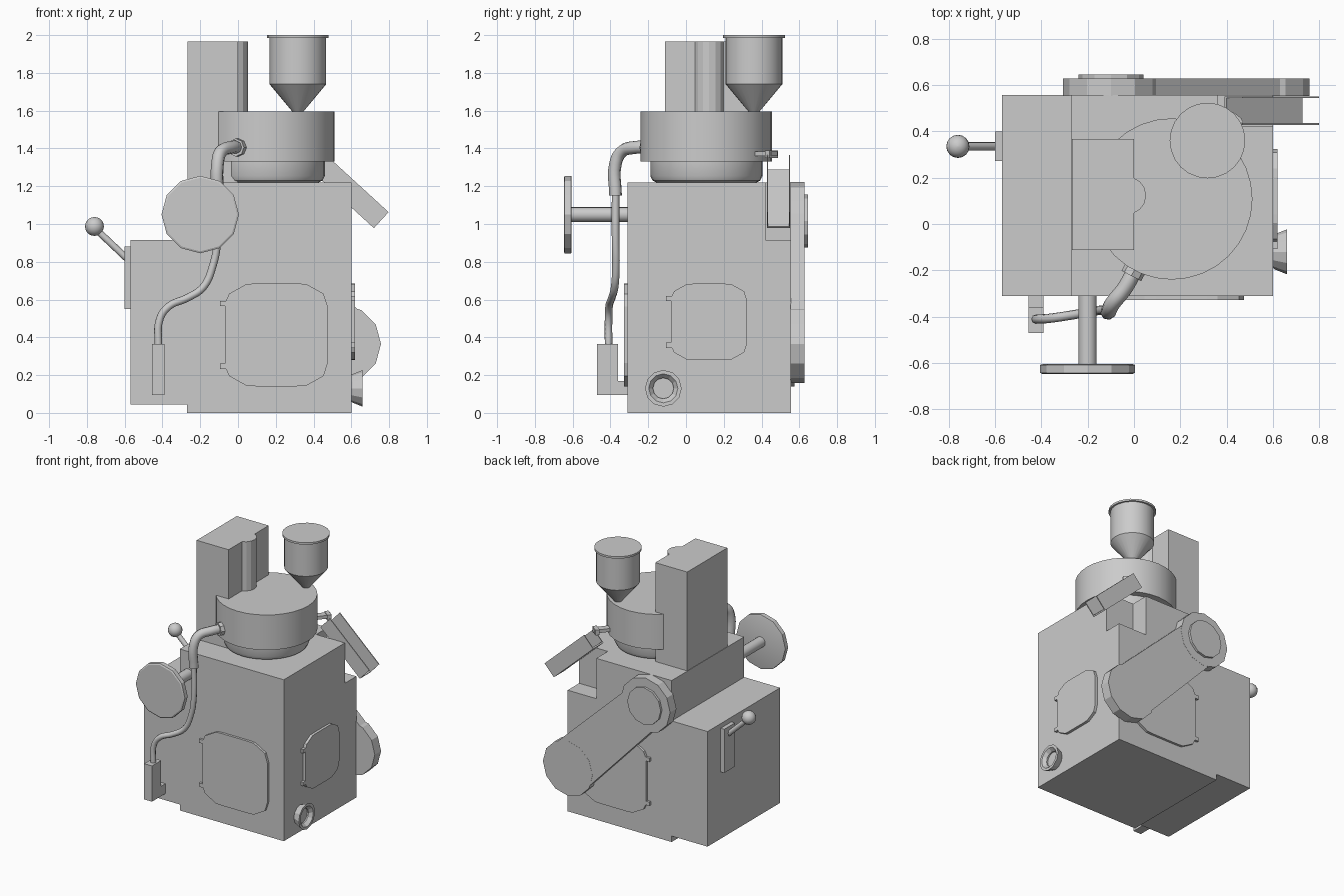
import bpy, bmesh, math
from mathutils import Vector

if "Cube" in bpy.data.objects:
    bpy.data.objects.remove(bpy.data.objects["Cube"])

# axis maps: (u, v, depth) -> xyz
XZ = lambda u, v, w: Vector((u, w, v))
YZ = lambda u, v, w: Vector((w, u, v))
XY = lambda u, v, w: Vector((u, v, w))


def finish(name, bm, smooth=None):
    bmesh.ops.recalc_face_normals(bm, faces=bm.faces)
    me = bpy.data.meshes.new(name)
    bm.to_mesh(me)
    bm.free()
    ob = bpy.data.objects.new(name, me)
    bpy.context.collection.objects.link(ob)
    if smooth:
        bpy.ops.object.select_all(action='DESELECT')
        ob.select_set(True)
        bpy.context.view_layer.objects.active = ob
        bpy.ops.object.shade_smooth_by_angle(angle=math.radians(smooth))
    return ob


def prism(name, pts, plane, lo, hi):
    bm = bmesh.new()
    a = [bm.verts.new(plane(u, v, lo)) for u, v in pts]
    b = [bm.verts.new(plane(u, v, hi)) for u, v in pts]
    bm.faces.new(a)
    bm.faces.new(b)
    n = len(pts)
    for i in range(n):
        j = (i + 1) % n
        bm.faces.new((a[i], a[j], b[j], b[i]))
    return finish(name, bm)


def box(name, x0, x1, y0, y1, z0, z1):
    return prism(name, [(x0, y0), (x1, y0), (x1, y1), (x0, y1)], XY, z0, z1)


def lathe(name, profile, origin, axis=(0, 0, 1), segs=32, smooth=35):
    """Closed revolve of (radius, height) points, capped at both ends."""
    rot = Vector(axis).to_track_quat('Z', 'Y')
    bm = bmesh.new()
    rings = []
    for r, h in profile:
        rings.append([bm.verts.new(Vector(origin) + rot @ Vector((
            r * math.cos(2 * math.pi * i / segs), r * math.sin(2 * math.pi * i / segs), h)))
            for i in range(segs)])
    bm.faces.new(rings[0])
    bm.faces.new(rings[-1])
    for a, b in zip(rings, rings[1:]):
        for i in range(segs):
            j = (i + 1) % segs
            bm.faces.new((a[i], a[j], b[j], b[i]))
    return finish(name, bm, smooth)


def pipe(name, pts, radius):
    cu = bpy.data.curves.new(name, 'CURVE')
    cu.dimensions = '3D'
    cu.bevel_depth, cu.bevel_resolution, cu.use_fill_caps = radius, 2, True
    cu.resolution_u = 6
    sp = cu.splines.new('BEZIER')
    sp.bezier_points.add(len(pts) - 1)
    for p, co in zip(sp.bezier_points, pts):
        p.co = co
        p.handle_left_type = p.handle_right_type = 'AUTO'
    ob = bpy.data.objects.new(name, cu)
    bpy.context.collection.objects.link(ob)
    return ob


# stepped housing with a notch in the back right corner
housing = prism('housing', [(-.27, 0), (.6, 0), (.6, 1.22), (-.27, 1.22), (-.27, .915),
                            (-.57, .915), (-.57, .045), (-.27, .045)], XZ, -.31, .557)
cutter = box('notch_cutter', .36, .8, .42, .8, .915, 1.5)
cutter.hide_render = True
cutter.hide_set(True)
cut = housing.modifiers.new('notch', 'BOOLEAN')
cut.operation, cut.solver, cut.object = 'DIFFERENCE', 'EXACT', cutter

# drum on its rounded neck
lathe('drum_neck', [(.265, 1.22), (.285, 1.23), (.297, 1.255), (.297, 1.335)], (.163, .108, 0))
lathe('drum', [(.348, 1.33), (.348, 1.595)], (.163, .108, 0))

# feed hopper
lathe('hopper', [(.025, 1.59), (.15, 1.74), (.15, 1.985), (.163, 1.985), (.163, 2.0)],
      (.317, .36, 0), segs=24)

# rear column with a rounded rib
rib = [(-.025 + .077 * math.cos(a), .123 + .08 * math.sin(a))
       for a in [math.radians(-72 + 24 * i) for i in range(7)]]
prism('column', [(-.267, -.112), (0, -.112)] + [(0, rib[0][1])] + rib + [(0, rib[-1][1])] +
      [(0, .367), (-.267, .367)], XY, 1.22, 1.967)

# discharge chute: floor and two thin side walls
s = math.radians(-42.5)
c0, d = Vector((.39, 1.28)), Vector((math.cos(s), math.sin(s)))
n = Vector((-d.y, d.x))


def strip(h):
    return [tuple(c0), tuple(c0 + d * .447), tuple(c0 + d * .447 + n * h), tuple(c0 + n * h)]


prism('chute_floor', strip(.012), XZ, .43, .55)
for side, y in (('front', .428), ('back', .544)):
    prism('chute_wall_' + side, strip(.115), XZ, y, y + .007)

# drum outlet lip above the chute
o, t = Vector((.385, .39)), Vector((.62, .78)).normalized()
q = Vector((-t.y, t.x))
prism('outlet_lip', [tuple(o + t * a + q * b) for a, b in
                     ((-.05, -.025), (.1, -.025), (.1, .025), (-.05, .025))], XY, 1.36, 1.385)
prism('outlet_lip_flange', [tuple(o + t * a + q * b) for a, b in
                            ((.065, -.035), (.095, -.035), (.095, .035), (.065, .035))],
      XY, 1.35, 1.39)

# handwheel and axle
lathe('handwheel', [(.195, .042), (.205, .037), (.205, .003), (.195, 0)], (-.2, -.605, 1.05),
      (0, -1, 0), 12, 20).data.update()
lathe('handwheel_axle', [(.039, 0), (.039, .32)], (-.2, -.3, 1.05), (0, -1, 0), 16)

# elbow pipe from the drum, thin hose and its valve box
out = Vector((-.465, -.885, 0))
start = Vector((.163, .108, 1.405)) + out * .33
lathe('pipe_collar', [(.048, .01), (.048, .045)], start, out, 8, 20)
ex, ey = -.108, -.373
pipe('elbow_pipe', [start, start + out * .10, Vector((ex + .017, ey + .032, 1.382)),
                    (ex, ey, 1.32), (ex, ey, 1.15)], .034)
pipe('hose', [(ex, ey, 1.18), (ex, ey, .92), (-.133, -.371, .78), (-.185, -.378, .665),
              (-.27, -.393, .608), (-.365, -.407, .565), (-.413, -.41, .50),
              (-.422, -.41, .35)], .02)
prism('valve_box', [(-.47, .095), (-.305, .095), (-.305, .17), (-.36, .17), (-.36, .365),
                    (-.47, .365)], YZ, -.455, -.39)

# control lever on the left side
box('lever_plate', -.6, -.565, .272, .4, .55, .88)
lathe('lever_rod', [(.018, 0), (.018, .26)], (-.57, .335, .80), (-.74, 0, .70), 12)
ball = [(max(.05 * math.sin(math.pi * i / 10), .001), -.05 * math.cos(math.pi * i / 10))
        for i in range(11)]
lathe('lever_knob', ball, (-.76, .335, .987), segs=16, smooth=60)

# belt guard on the back: two round ends, a bar and a round cap
up, low = Vector((-.1, 1.015)), Vector((.55, .365))
for nm, p in (('upper', up), ('lower', low)):
    lathe('belt_guard_' + nm, [(.207, 0), (.207, .075)], (p.x, .553, p.y), (0, 1, 0), 12, 20)
g = (low - up).normalized()
h = Vector((-g.y, g.x))
prism('belt_guard_bar', [tuple(up - h * .165), tuple(low - h * .19), tuple(low + h * .19),
                         tuple(up + h * .165)], XZ, .553, .627)
lathe('belt_guard_cap', [(.14, 0), (.14, .025)], (up.x, .62, up.y), (0, 1, 0), 12, 20)

# bowed access doors with hinge tabs; outline in unit half-sizes, mirrored top to bottom
half = [(-1, 0), (-1, .62), (-.92, .80), (-.78, .88), (-.58, .99), (-.4, 1), (.4, 1),
        (.58, .99), (.78, .88), (.92, .80), (1, .55), (1, 0)]
outline = half + [(u, -v) for u, v in half[-2:0:-1]]


def door(name, plane, cu, cv, su, sv, lo, hi):
    prism(name, [(cu + u * su, cv + v * sv) for u, v in outline], plane, lo, hi)
    for i, sgn in enumerate((1, -1)):
        v = cv + sgn * .61 * sv
        prism(f'{name}_hinge_{i}', [(cu - su - .027, v - .014), (cu - su + .03, v - .014),
                                    (cu - su + .03, v + .014), (cu - su - .027, v + .014)],
              plane, lo, hi)


door('front_door', XZ, .203, .413, .272, .272, -.328, -.305)
door('back_door', XZ, .203, .413, .272, .272, .55, .575)
door('right_door', YZ, .122, .482, .202, .202, .595, .62)

# flared drain port
lathe('drain_port', [(.065, 0), (.075, .01), (.097, .065), (.077, .065), (.055, .04), (.055, .03)],
      (.595, -.12, .13), (1, 0, 0), 12, 20)
